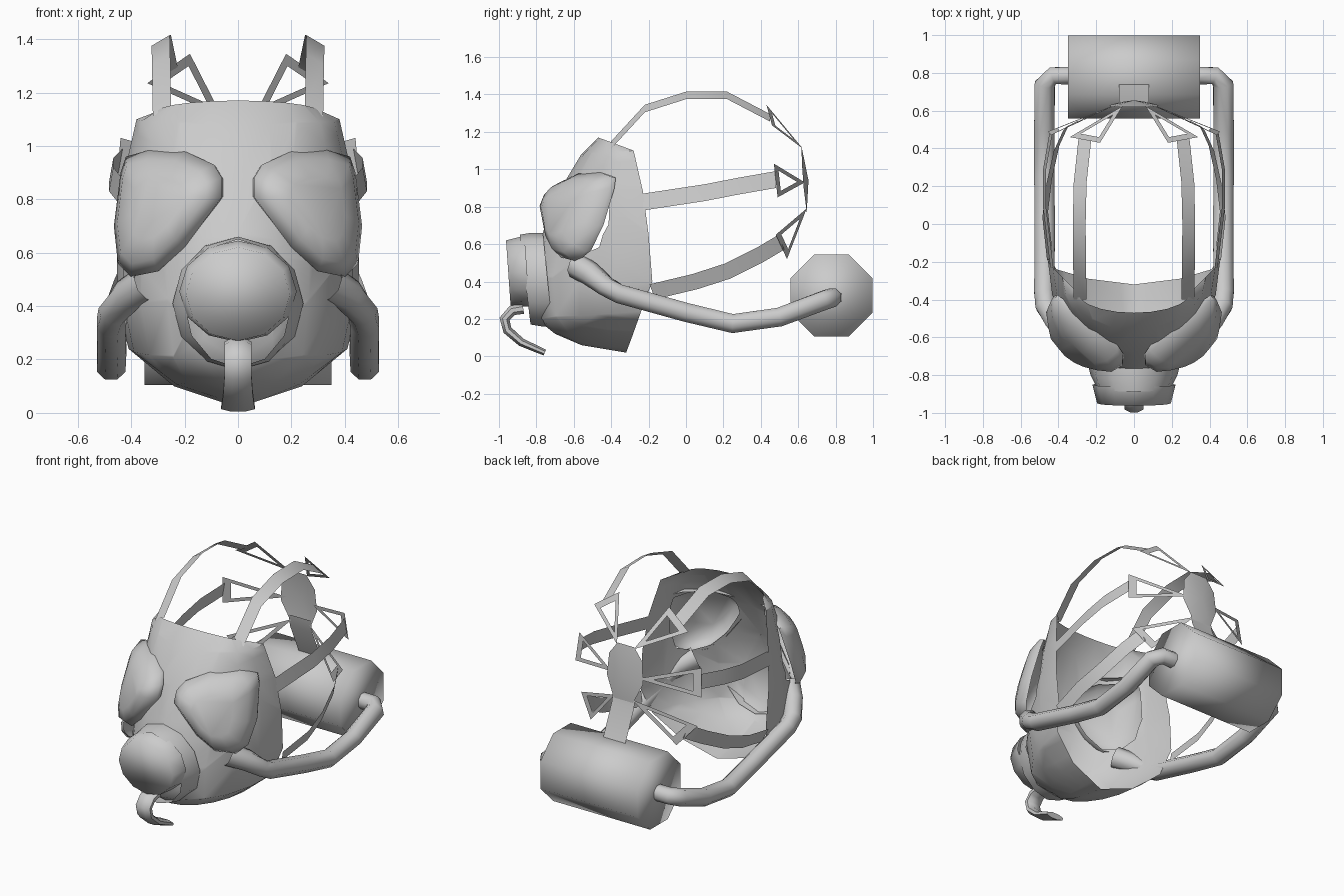
import bpy, bmesh
from math import sin, cos, pi, radians
from mathutils import Vector as V

if "Cube" in bpy.data.objects:
    bpy.data.objects.remove(bpy.data.objects["Cube"])


def build(name, verts, faces, mirror=False, angle=35):
    me = bpy.data.meshes.new(name)
    me.from_pydata([tuple(v) for v in verts], [], faces)
    bm = bmesh.new()
    bm.from_mesh(me)
    bmesh.ops.remove_doubles(bm, verts=bm.verts, dist=1e-4)
    bmesh.ops.recalc_face_normals(bm, faces=bm.faces)
    bm.to_mesh(me)
    bm.free()
    ob = bpy.data.objects.new(name, me)
    bpy.context.collection.objects.link(ob)
    if mirror:
        m = ob.modifiers.new("mirror", 'MIRROR')
        m.use_mirror_merge = False
    bpy.ops.object.select_all(action='DESELECT')
    ob.select_set(True)
    bpy.context.view_layer.objects.active = ob
    bpy.ops.object.shade_smooth_by_angle(angle=radians(angle))
    return ob


def loft(name, rings, closed=True, caps=(False, False), **kw):
    n = len(rings[0])
    verts = [p for r in rings for p in r]
    faces = []
    for i in range(len(rings) - 1):
        for j in range(n if closed else n - 1):
            k = (j + 1) % n
            faces.append((i*n + j, i*n + k, (i+1)*n + k, (i+1)*n + j))
    if caps[0]:
        faces.append(tuple(range(n)))
    if caps[1]:
        faces.append(tuple(range(len(verts) - n, len(verts))))
    return build(name, verts, faces, **kw)


def sweep(name, path, radii, ref, sides=8, caps=(True, True), **kw):
    """Tube along a path; each radius is (across, along ref)."""
    pts = [V(p) for p in path]
    rings = []
    for i, p in enumerate(pts):
        a, b = pts[max(i-1, 0)], pts[min(i+1, len(pts)-1)]
        t = (b - a).normalized()
        s = t.cross(V(ref)).normalized()
        u = s.cross(t)
        ra, rb = radii[i]
        rings.append([p + s*ra*cos(2*pi*(k+.5)/sides) + u*rb*sin(2*pi*(k+.5)/sides)
                      for k in range(sides)])
    return loft(name, rings, caps=caps, **kw)


def ribbon(name, path, half, **kw):
    """Flat strap: centre path offset both ways by a half-width vector."""
    h = V(half)
    return loft(name, [[V(p) - h, V(p) + h] for p in path], closed=False, **kw)


def round_y(y, cz, rx, rz, tilt, n=12):
    return [V((rx*cos(2*pi*k/n), y + tilt*rz*sin(2*pi*k/n), cz + rz*sin(2*pi*k/n)))
            for k in range(n)]


def cut_hole(ob, pts):
    """Cut a convex x-z outline (in order) through a surface, along y."""
    bm = bmesh.new()
    bm.from_mesh(ob.data)
    mid = sum((V((x, 0, z)) for x, z in pts), V()) / len(pts)
    inside = [f for f in bm.faces if f.calc_center_median().y < -.2]
    for (x0, z0), (x1, z1) in zip(pts, pts[1:] + pts[:1]):
        co, no = V((x0, 0, z0)), V((z1 - z0, 0, x0 - x1)).normalized()
        if (mid - co).dot(no) > 0:
            no = -no
        geom = set(inside)
        for f in inside:
            geom.update(f.edges)
            geom.update(f.verts)
        res = bmesh.ops.bisect_plane(bm, geom=list(geom), dist=1e-5, plane_co=co, plane_no=no)
        inside = [g for g in res["geom"] if isinstance(g, bmesh.types.BMFace)
                  and (g.calc_center_median() - co).dot(no) < 0]
    bmesh.ops.delete(bm, geom=inside, context='FACES')
    bm.to_mesh(ob.data)
    bm.free()


# face shell: half-elliptical rows (half width, front y, rear y, front z, rear z)
rows = [(.30, -.47, -.36, 1.17, 1.13), (.38, -.56, -.28, 1.08, 1.10),
        (.43, -.68, -.23, .88, .88), (.455, -.77, -.20, .65, .65),
        (.45, -.84, -.18, .42, .40), (.41, -.80, -.24, .20, .24),
        (.24, -.70, -.29, .12, .10), (0, -.56, -.32, .06, .02)]
shell = []
for w, yf, yb, zf, zb in rows:
    ang = [pi/10*k for k in range(-5, 6)]
    shell.append([V((w*sin(t), yb + (yf-yb)*cos(t), zf + (zb-zf)*(1-cos(t)))) for t in ang])
face = loft("face_shell", shell, closed=False, angle=45)

# eye openings in the shell, following the lens outline
outline = [(.06, .88), (.09, .93), (.20, .98), (.33, .985), (.42, .96), (.44, .90),
           (.465, .70), (.45, .56), (.40, .51), (.30, .53), (.20, .62), (.06, .81)]
for s in (1, -1):
    cut_hole(face, [(s*(.26 + (x - .27)*.77), .75 + (z - .75)*.88) for x, z in outline])

# domed eye lenses
base = [V((x, -.76 + .8*x - .4*(.9 - z), z)) for x, z in outline]
mid = sum(base, V()) / len(base)
rings = [[mid + (p - mid)*f + V((dx, dy, 0)) for p in base]
         for f, dx, dy in ((.97, -.01, .03), (1, 0, 0), (.82, .02, -.065), (.5, .025, -.11))]
loft("eye_lens", rings, caps=(False, True), mirror=True, angle=60)

# snout and filter cap
loft("snout", [round_y(-.74, .41, .245, .25, -.1), round_y(-.80, .41, .23, .25, -.12),
               round_y(-.86, .41, .20, .24, -.12)], angle=60)
loft("snout_cap", [round_y(-.85, .455, .22, .19, -.07), round_y(-.95, .445, .195, .175, -.07)],
     caps=(False, True), angle=100)

# drain spout under the snout
sweep("spout", [(0, -.87, .255), (0, -.93, .245), (0, -.97, .20), (0, -.955, .14),
                (0, -.88, .075), (0, -.755, .02)],
      [(.03, .055), (.03, .055), (.03, .055), (.027, .055), (.024, .06), (.018, .068)],
      (1, 0, 0), angle=60)

# air hoses from the cheeks back to the canister
hose = [(.34, -.585, .485), (.415, -.51, .44), (.468, -.43, .375), (.475, -.36, .335),
        (.472, 0, .235), (.475, .25, .175), (.475, .50, .21), (.472, .74, .30),
        (.43, .785, .315), (.34, .785, .315)]
sweep("air_hose", hose, [(.065, .07), (.062, .065)] + [(.058, .055)]*6 + [(.05, .052)]*2,
      (0, 0, 1), caps=(False, False), mirror=True, angle=50)

# rear canister: octagonal drum along x
drum = [[V((x, .778 + .238*cos(pi/4*(k+.5)), .325 + .238*sin(pi/4*(k+.5)))) for k in range(8)]
        for x in (-.35, .35)]
loft("canister", drum, caps=(True, True), angle=100)

# head pad at the back and its strap to the canister
pad = [(.06, 1.12), (.12, 1.04), (.13, .90), (.07, .77)]
pad += [(-x, z) for x, z in reversed(pad)]
rim = [V((x, .62 + .08*(1.12 - z) - .5*x*x, z)) for x, z in pad]
loft("head_pad", [rim, [V((0, .655, .94))]*len(rim)])
ribbon("canister_strap", [(0, .635, .82), (0, .65, .74), (0, .745, .53)], (.08, 0, 0))

# head straps (path, half-width vector) and triangular buckles (two base corners, tip)
straps = {
    "top": ([(.285, -.40, 1.13), (.288, -.22, 1.325), (.29, 0, 1.395), (.285, .22, 1.395),
             (.26, .45, 1.275)], (.034, 0, -.02),
            [(.18, .43, 1.345), (.34, .46, 1.235), (.06, .625, 1.11)]),
    "middle": ([(.435, -.23, .825), (.475, .10, .875), (.475, .28, .91), (.44, .48, .945)],
               (.008, 0, -.045),
               [(.44, .47, 1.03), (.455, .49, .85), (.09, .635, .93)]),
    "lower": ([(.445, -.18, .345), (.47, .05, .40), (.45, .22, .455), (.41, .40, .545),
               (.36, .51, .61)], (-.015, .015, -.04),
              [(.42, .48, .65), (.31, .54, .52), (.06, .645, .79)]),
}
for key, (path, half, tri) in straps.items():
    ribbon(key + "_strap", path, half, mirror=True)
    tri = [V(p) for p in tri]
    c = sum(tri, V()) / 3
    loft(key + "_buckle", [tri, [c + (p - c)*.6 for p in tri]], mirror=True)
